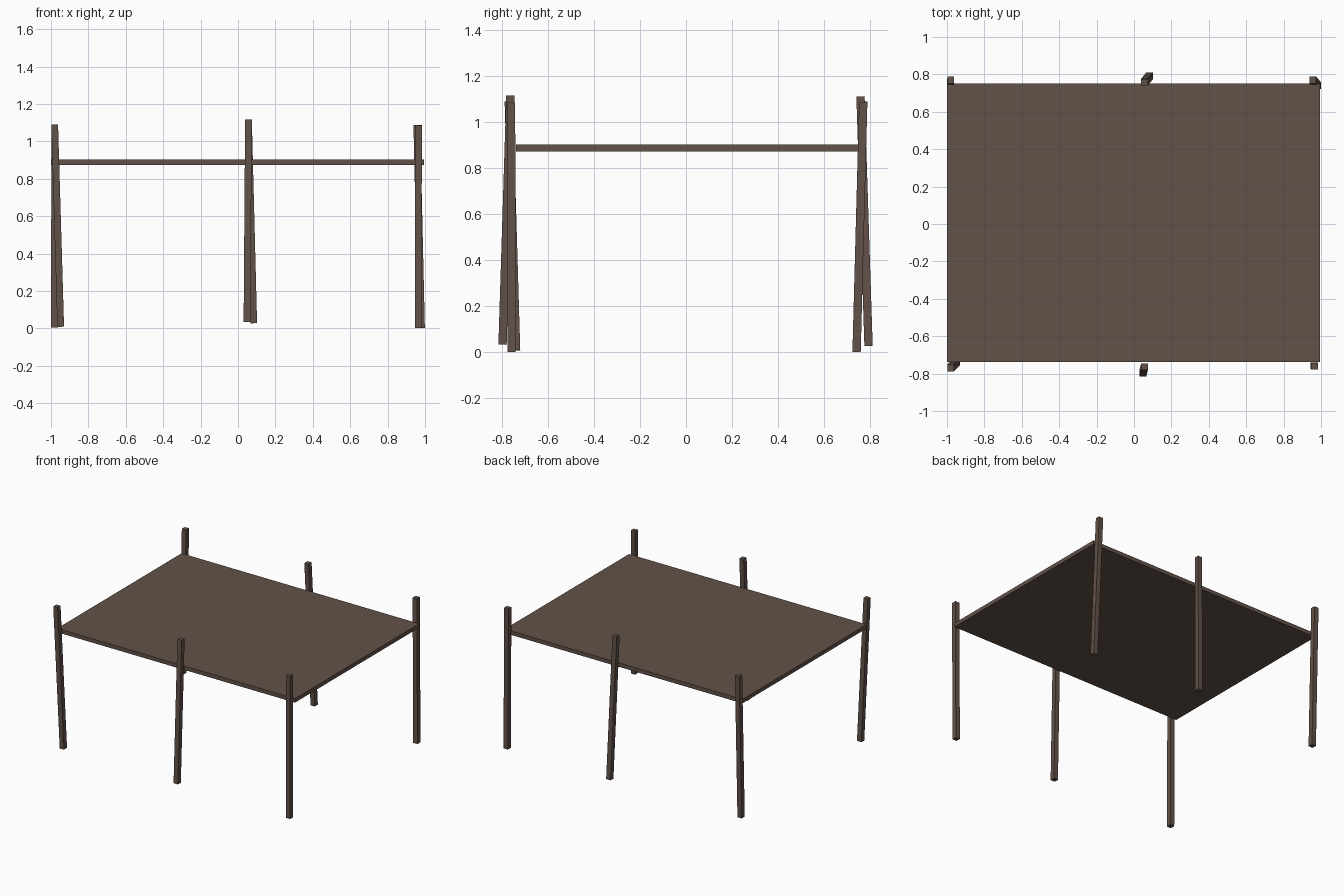
import bpy
from mathutils import Vector

if "Cube" in bpy.data.objects:
    bpy.data.objects.remove(bpy.data.objects["Cube"])

wood = bpy.data.materials.new("dark brown wood")
wood.diffuse_color = (0.122, 0.084, 0.067, 1)
wood.use_nodes = True
wood.node_tree.nodes["Principled BSDF"].inputs["Base Color"].default_value = wood.diffuse_color


def box(name, centre, size):
    bpy.ops.mesh.primitive_cube_add(size=1, location=centre)
    ob = bpy.context.object
    ob.name = name
    ob.scale = size
    ob.data.materials.append(wood)
    return ob


def post(name, bottom, top, width=0.036):
    # square post leaning from its foot to its head
    a, b = Vector(bottom), Vector(top)
    axis = b - a
    ob = box(name, (a + b) / 2, (width, width, axis.length))
    ob.rotation_mode = 'QUATERNION'
    ob.rotation_quaternion = Vector((0, 0, 1)).rotation_difference(axis)


# flat platform
box("platform", (-0.002, 0.006, 0.889), (1.994, 1.489, 0.03))

# six slightly crooked posts: foot, head
post("front_left_post", (-0.948, -0.738, 0.009), (-0.980, -0.770, 1.09))
post("front_middle_post", (0.048, -0.797, 0.034), (0.056, -0.763, 1.116))
post("front_right_post", (0.963, -0.758, 0.002), (0.965, -0.760, 1.086))
post("back_left_post", (-0.981, 0.741, 0.005), (-0.980, 0.770, 1.09))
post("back_middle_post", (0.084, 0.793, 0.028), (0.056, 0.758, 1.112))
post("back_right_post", (0.981, 0.741, 0.002), (0.956, 0.770, 1.086))
